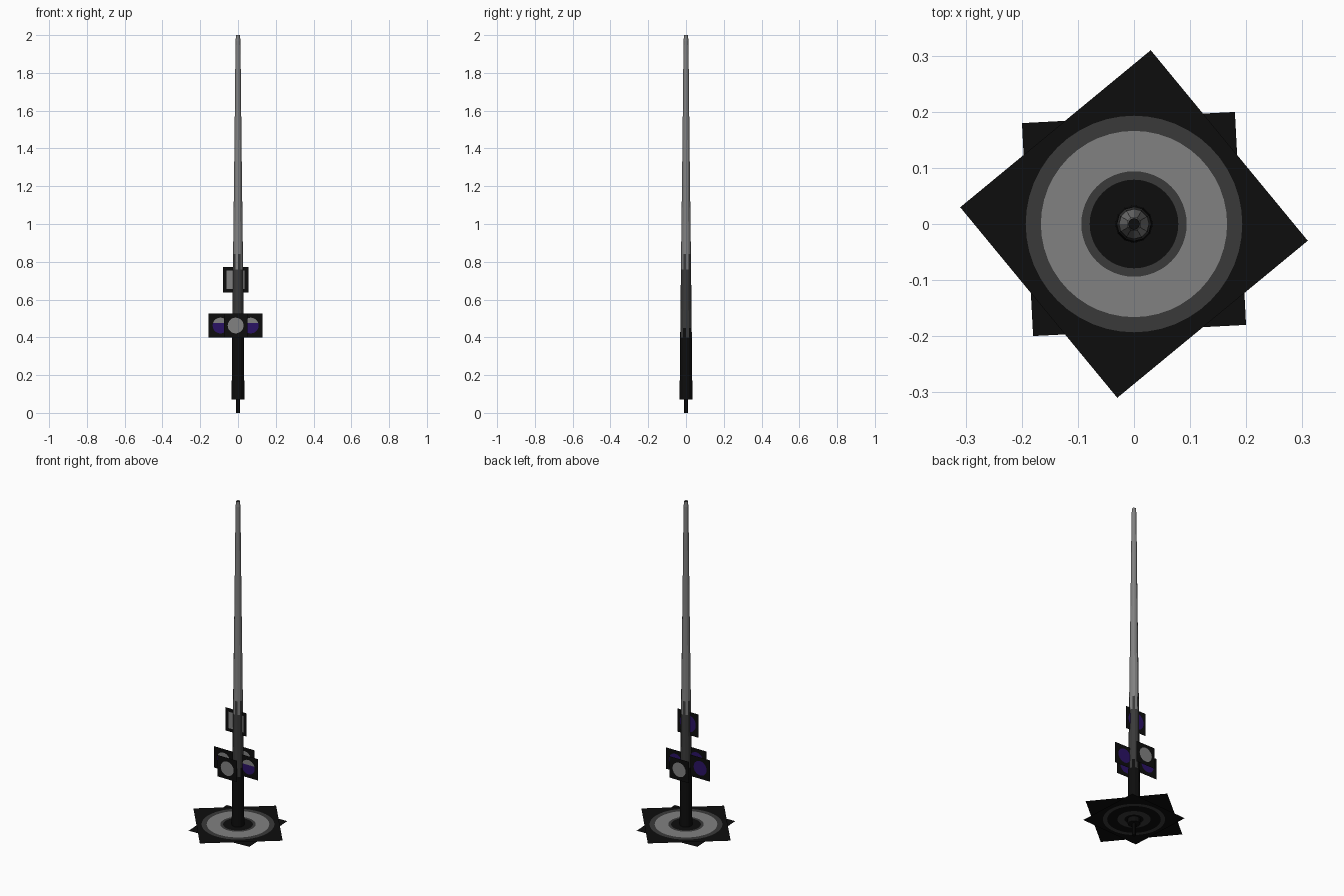
import bpy, bmesh, math
from mathutils import Matrix, Vector

if "Cube" in bpy.data.objects:
    bpy.data.objects.remove(bpy.data.objects["Cube"], do_unlink=True)


def material(name, rgb):
    m = bpy.data.materials.new(name)
    m.use_nodes = True
    m.diffuse_color = (*rgb, 1)
    bsdf = m.node_tree.nodes["Principled BSDF"]
    bsdf.inputs["Base Color"].default_value = (*rgb, 1)
    bsdf.inputs["Roughness"].default_value = 0.8
    return m


BLACK = material("black", (0.004, 0.004, 0.004))
DARK = material("dark grey", (0.042, 0.042, 0.042))
GREY = material("mid grey", (0.22, 0.22, 0.22))
PURPLE = material("deep purple", (0.023, 0.006, 0.13))


def finish(name, bm, mats, matrix=Matrix()):
    bm.transform(matrix)
    mesh = bpy.data.meshes.new(name)
    bm.to_mesh(mesh)
    bm.free()
    for m in mats:
        mesh.materials.append(m)
    ob = bpy.data.objects.new(name, mesh)
    bpy.context.collection.objects.link(ob)
    return ob


def square(name, half, mat, matrix):
    bm = bmesh.new()
    bmesh.ops.create_grid(bm, x_segments=1, y_segments=1, size=half)
    return finish(name, bm, [mat], matrix)


def ring(name, inner, outer, mat, matrix):
    bm = bmesh.new()
    edges = []
    for r in (inner, outer):
        verts = bmesh.ops.create_circle(bm, segments=48, radius=r)["verts"]
        edges += list({e for v in verts for e in v.link_edges})
    bmesh.ops.bridge_loops(bm, edges=edges)
    bmesh.ops.recalc_face_normals(bm, faces=bm.faces)
    # wind the ring towards local +z
    if sum(f.normal.z for f in bm.faces) < 0:
        bmesh.ops.reverse_faces(bm, faces=bm.faces)
    return finish(name, bm, [mat], matrix)


def disc(name, radius, lower, upper, matrix):
    # disc split by height into a lower and an upper colour
    bm = bmesh.new()
    bmesh.ops.create_circle(bm, cap_ends=True, segments=20, radius=radius)
    split = radius * 0.3
    bmesh.ops.bisect_plane(bm, geom=bm.verts[:] + bm.edges[:] + bm.faces[:],
                           plane_co=(0, split, 0), plane_no=(0, 1, 0))
    for f in bm.faces:
        f.material_index = int(f.calc_center_median().y > split)
    return finish(name, bm, [lower, upper], matrix)


# Spire: tapered shaft with staggered colour bands
def shaft(name, sides, profile, mats):
    bm = bmesh.new()
    loops = []
    for r, z, band in profile:
        loops.append([bm.verts.new((r * math.cos(math.tau * i / sides),
                                    r * math.sin(math.tau * i / sides), z))
                      for i in range(sides)])
    for k in range(len(loops) - 1):
        low, high = profile[k][2]
        for i in range(sides):
            j = (i + 1) % sides
            f = bm.faces.new((loops[k][i], loops[k][j], loops[k + 1][j], loops[k + 1][i]))
            f.material_index = low if i % 2 else high
    bm.faces.new(loops[0][::-1])
    bm.faces.new(loops[-1])
    bmesh.ops.recalc_face_normals(bm, faces=bm.faces)
    return finish(name, bm, mats)


shaft("spire", 12, [
    (0.034, 0.07, (0, 0)), (0.031, 0.40, (0, 1)), (0.030, 0.45, (1, 1)),
    (0.027, 0.76, (1, 2)), (0.026, 0.84, (2, 2)), (0.019, 1.40, (2, 2)),
    (0.013, 1.97, (2, 2)), (0.010, 2.0, (2, 2))], [BLACK, DARK, GREY])
shaft("foot_pin", 8, [(0.01, 0.0, (0, 0)), (0.01, 0.07, (0, 0))], [BLACK])
ring("tip_ring", 0.005, 0.009, BLACK, Matrix.Translation((0, 0, 1.9995)))

# Base: two crossed square sheets with ring markings
def flat(z, degrees=0, flip=False):
    m = Matrix.Translation((0, 0, z)) @ Matrix.Rotation(math.radians(degrees), 4, "Z")
    return m @ Matrix.Rotation(math.pi, 4, "X") if flip else m


square("upper_sheet", 0.22, BLACK, flat(0.108, 39.5))
square("lower_sheet", 0.19, BLACK, flat(0.1, 3, True))
for name, inner, outer, mat in (("outer_ring", 0.166, 0.193, DARK),
                                ("broad_ring", 0.094, 0.166, GREY),
                                ("inner_ring", 0.079, 0.094, DARK)):
    ring(name, inner, outer, mat, flat(0.110))
ring("under_outer_ring", 0.142, 0.165, DARK, flat(0.098, 0, True))
ring("under_inner_ring", 0.05, 0.088, DARK, flat(0.098, 0, True))

# Upright panels: thin squares with a coloured emblem on each side
def upright(x, y, z, back=False):
    m = Matrix.Translation((x, y, z))
    if back:
        m = m @ Matrix.Rotation(math.pi, 4, "Z")
    return m @ Matrix.Rotation(math.pi / 2, 4, "X")


CX, LOW_Z, REACH = -0.0125, 0.4625, 0.08
panels = {
    "left_panel": (CX + REACH, 0, PURPLE, PURPLE),
    "right_panel": (CX - REACH, 0, PURPLE, PURPLE),
    "front_panel": (CX, -REACH, GREY, PURPLE),
    "back_panel": (CX, REACH, PURPLE, GREY),
}
for name, (x, y, front, back) in panels.items():
    square(name, 0.0625, BLACK, upright(x, y, LOW_Z))
    disc(name + "_front_emblem", 0.042, front, GREY, upright(x, y - 0.002, LOW_Z))
    disc(name + "_back_emblem", 0.042, back, GREY if back is GREY else PURPLE,
         upright(x, y + 0.002, LOW_Z, True))

# High panel on the spire: grey in front, purple behind
HIGH_Z = 0.705
square("high_panel", 0.068, BLACK, upright(CX, 0, HIGH_Z))
square("high_panel_front_emblem", 0.048, GREY, upright(CX, -0.002, HIGH_Z))
disc("high_panel_back_emblem", 0.052, PURPLE, PURPLE, upright(CX, 0.002, HIGH_Z, True))
